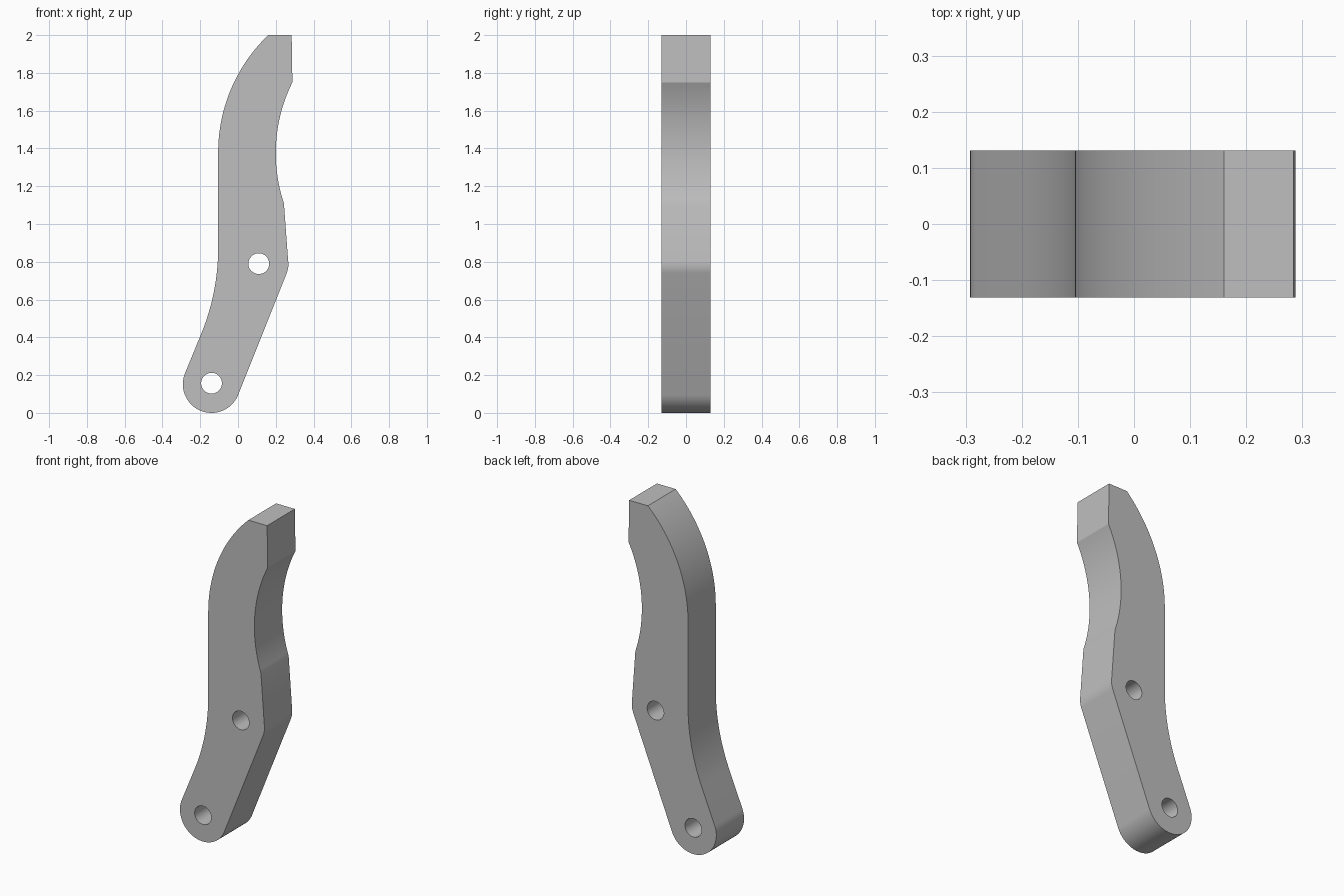
import bpy
import bmesh
from math import atan2, cos, sin, radians, tau
from mathutils import Vector

cube = bpy.data.objects.get("Cube")
if cube:
    bpy.data.objects.remove(cube, do_unlink=True)

HALF_DEPTH = 0.131
LEAN = radians(22)
PIVOT = Vector((-0.14, 0.152))
END_RADIUS = 0.152
HOLES = {"lower": (-0.14, 0.157), "upper": (0.11, 0.79)}
HOLE_RADIUS = 0.055


def arc(a, b, c, steps):
    """Points of the circular arc from a through b to c."""
    a, b, c = Vector(a), Vector(b), Vector(c)
    u, v = b - a, c - a
    d = 2 * u.cross(v)
    centre = a + Vector((v.y * u.length_squared - u.y * v.length_squared,
                         u.x * v.length_squared - v.x * u.length_squared)) / d
    start, end = (atan2(p.y - centre.y, p.x - centre.x) for p in (a, c))
    sweep = (end - start) % tau
    if d < 0:
        sweep -= tau
    r = (a - centre).length
    angles = [start + sweep * i / steps for i in range(steps + 1)]
    return [centre + r * Vector((cos(t), sin(t))) for t in angles]


# Side profile, anticlockwise from the rounded lower end
side = Vector((cos(LEAN), -sin(LEAN))) * END_RADIUS
profile = arc(PIVOT - side, PIVOT - Vector((0, END_RADIUS)), PIVOT + side, 40)
profile += arc((0.258, 0.74), (0.2662, 0.775), (0.265, 0.81), 8)
profile += arc((0.243, 1.11), (0.2, 1.385), (0.288, 1.75), 32)
profile += [Vector((0.284, 2)), Vector((0.16, 2))]
profile += arc((0.16, 2), (0.005, 1.8), (-0.105, 1.38), 32)[1:]
bend = 1.2
for i in range(17):
    t = LEAN * i / 16
    profile.append(Vector((-0.105 - bend * (1 - cos(t)), 0.874 - bend * sin(t))))

# Lever body, extruded through its thickness
bm = bmesh.new()
face = bm.faces.new([bm.verts.new((p.x, -HALF_DEPTH, p.y)) for p in profile])
grown = bmesh.ops.extrude_face_region(bm, geom=[face])["geom"]
bmesh.ops.translate(bm, vec=(0, 2 * HALF_DEPTH, 0),
                    verts=[g for g in grown if isinstance(g, bmesh.types.BMVert)])
bmesh.ops.recalc_face_normals(bm, faces=bm.faces)
mesh = bpy.data.meshes.new("lever_arm")
bm.to_mesh(mesh)
bm.free()
lever = bpy.data.objects.new("lever_arm", mesh)
bpy.context.collection.objects.link(lever)

# Plain grey material
grey = bpy.data.materials.new("grey")
grey.use_nodes = True
colour = (0.52, 0.52, 0.52, 1)
grey.diffuse_color = colour
grey.node_tree.nodes["Principled BSDF"].inputs["Base Color"].default_value = colour
mesh.materials.append(grey)

# Two pin holes cut through the body
for name, (x, z) in HOLES.items():
    bpy.ops.mesh.primitive_cylinder_add(vertices=48, radius=HOLE_RADIUS, depth=1,
                                        location=(x, 0, z), rotation=(radians(90), 0, 0))
    cutter = bpy.context.object
    cutter.name = name + "_hole_cutter"
    cutter.hide_render = True
    cutter.data.materials.append(grey)
    cut = lever.modifiers.new(name + "_hole", "BOOLEAN")
    cut.operation = "DIFFERENCE"
    cut.solver = "EXACT"
    cut.object = cutter
    bpy.ops.object.select_all(action="DESELECT")
    lever.select_set(True)
    bpy.context.view_layer.objects.active = lever
    bpy.ops.object.modifier_apply(modifier=cut.name)
    bpy.data.objects.remove(cutter, do_unlink=True)

# Smooth curved walls, crisp edges
bpy.ops.object.shade_smooth_by_angle(angle=radians(15))
